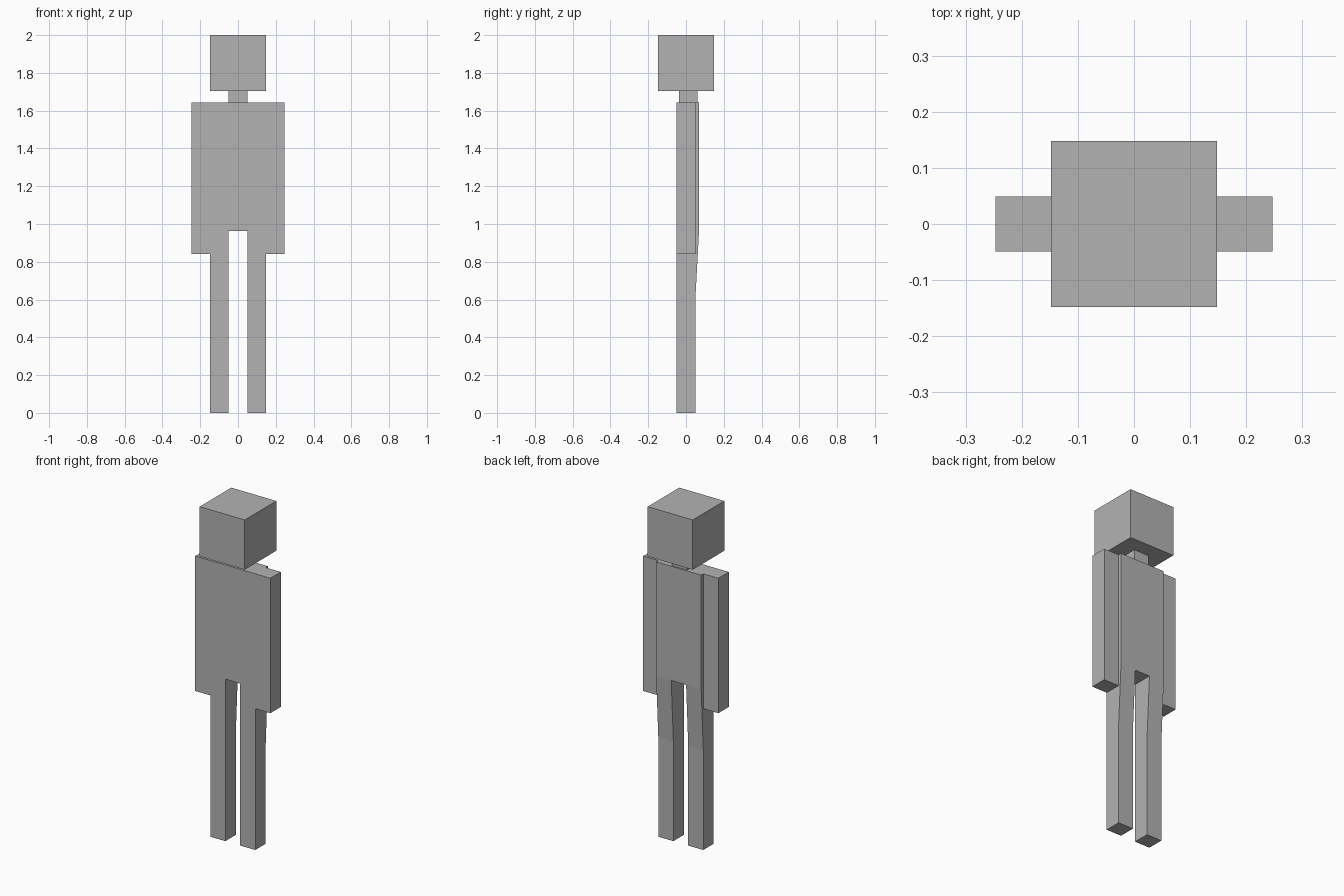
import bpy
import bmesh

if "Cube" in bpy.data.objects:
    bpy.data.objects.remove(bpy.data.objects["Cube"])

grey = bpy.data.materials.new("plain grey")
grey.diffuse_color = (0.45, 0.45, 0.45, 1)
grey.use_nodes = True
grey.node_tree.nodes["Principled BSDF"].inputs["Base Color"].default_value = grey.diffuse_color


def extrude_profile(name, profile, x0, x1):
    """Extrude a (y, z) side profile between x0 and x1."""
    bm = bmesh.new()
    face = bm.faces.new([bm.verts.new((x0, y, z)) for y, z in profile])
    out = bmesh.ops.extrude_face_region(bm, geom=[face])
    moved = [v for v in out["geom"] if isinstance(v, bmesh.types.BMVert)]
    bmesh.ops.translate(bm, verts=moved, vec=(x1 - x0, 0, 0))
    bmesh.ops.recalc_face_normals(bm, faces=bm.faces)
    mesh = bpy.data.meshes.new(name)
    bm.to_mesh(mesh)
    bm.free()
    mesh.materials.append(grey)
    obj = bpy.data.objects.new(name, mesh)
    bpy.context.collection.objects.link(obj)
    return obj


def box(name, x0, x1, y0, y1, z0, z1):
    return extrude_profile(name, [(y0, z0), (y1, z0), (y1, z1), (y0, z1)], x0, x1)


HALF, OUTER, INNER = 0.148, 0.247, 0.049   # body half width, arm edge, leg gap
FRONT, LIMB_BACK, BODY_BACK = -0.049, 0.049, 0.069
HIP, SHOULDER, CHIN = 0.963, 1.642, 1.704

# Head, neck and torso
box("head", -HALF, HALF, -HALF, HALF, CHIN, 2.0)
box("neck", -INNER, INNER, -0.037, 0.061, SHOULDER, CHIN)
box("torso", -HALF, HALF, FRONT, BODY_BACK, HIP, SHOULDER)

# Leg side outline: the thigh thickens towards the hip at the back
leg = [(FRONT, 0), (LIMB_BACK, 0), (LIMB_BACK, 0.593), (BODY_BACK, HIP), (FRONT, HIP)]

for side, s in (("right", 1), ("left", -1)):
    box(side + "_arm", s * HALF, s * OUTER, FRONT, LIMB_BACK, 0.84, SHOULDER)
    extrude_profile(side + "_leg", leg, s * INNER, s * HALF)
